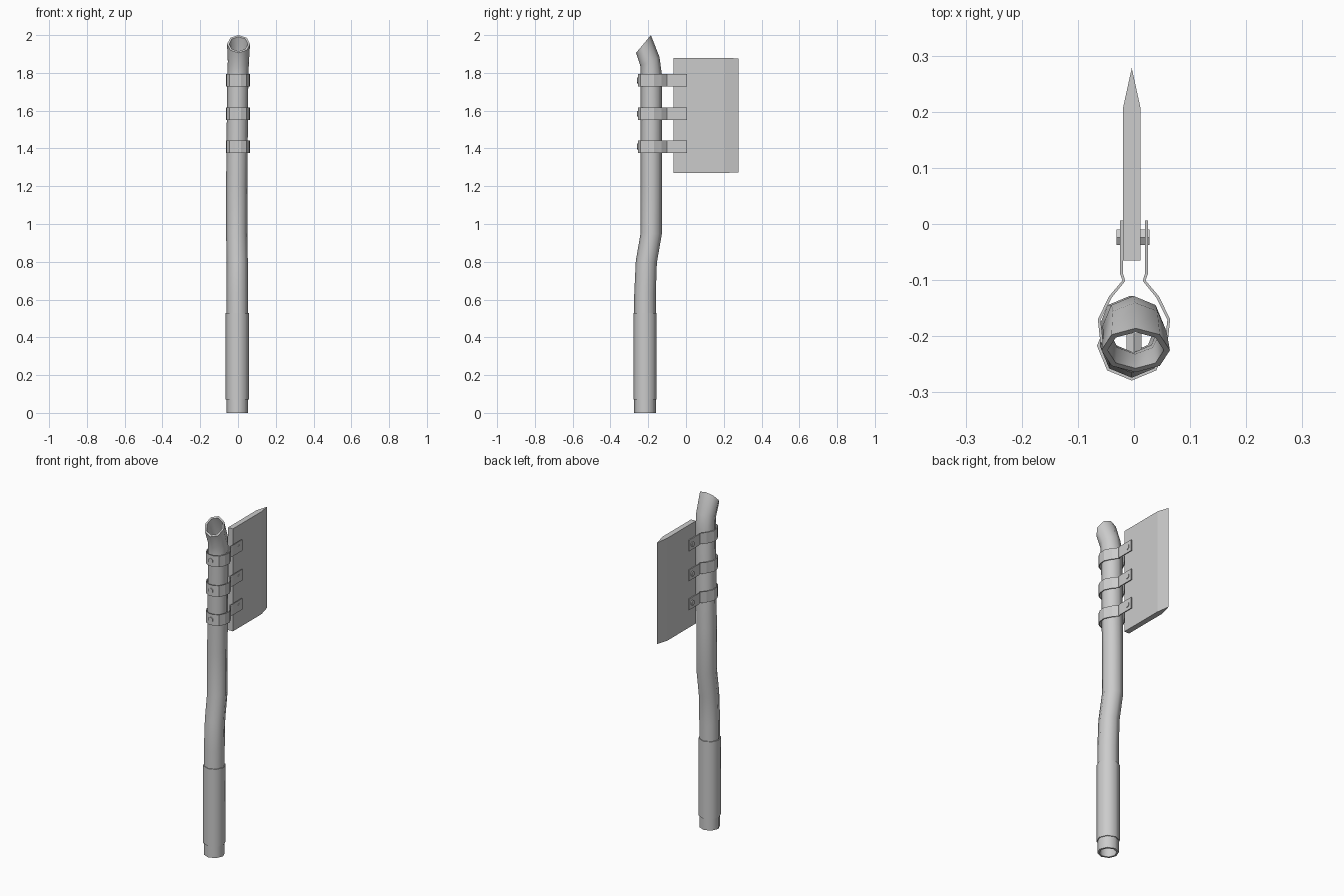
import bpy, bmesh
from math import sin, cos, pi, radians
from mathutils import Matrix, Vector

if "Cube" in bpy.data.objects:
    bpy.data.objects.remove(bpy.data.objects["Cube"])


def finish(name, bm, smooth=None):
    bmesh.ops.recalc_face_normals(bm, faces=bm.faces)
    me = bpy.data.meshes.new(name)
    bm.to_mesh(me)
    bm.free()
    ob = bpy.data.objects.new(name, me)
    bpy.context.collection.objects.link(ob)
    if smooth:
        bpy.ops.object.select_all(action='DESELECT')
        ob.select_set(True)
        bpy.context.view_layer.objects.active = ob
        bpy.ops.object.shade_smooth_by_angle(angle=radians(smooth))
    return ob


def tube(name, stations, wall, sides=8):
    # stations: x, y, z, tilt in degrees, outer radius; hollow with rims at both ends
    bm = bmesh.new()

    def ring(x, y, z, tilt, r):
        t = radians(tilt)
        pts = [(r * cos(2 * pi * i / sides), r * sin(2 * pi * i / sides)) for i in range(sides)]
        return [bm.verts.new((x + a, y + b * cos(t), z + b * sin(t))) for a, b in pts]

    loops = [ring(*s) for s in stations]
    loops += [ring(*s[:4], s[4] - wall) for s in reversed(stations)]
    for k, a in enumerate(loops):
        b = loops[(k + 1) % len(loops)]
        for i in range(sides):
            j = (i + 1) % sides
            bm.faces.new((a[i], a[j], b[j], b[i]))
    return finish(name, bm, 50)


def prism(name, outline, z0, z1):
    bm = bmesh.new()
    f = bm.faces.new([bm.verts.new((x, y, z0)) for x, y in outline])
    top = bmesh.ops.extrude_face_region(bm, geom=[f])['geom']
    bmesh.ops.translate(bm, vec=(0, 0, z1 - z0),
                        verts=[v for v in top if isinstance(v, bmesh.types.BMVert)])
    return finish(name, bm)


def bolt(name, start, end, r, sides=6):
    bm = bmesh.new()
    a, b = Vector(start), Vector(end)
    m = Matrix.Translation((a + b) / 2) @ (b - a).to_track_quat('Z', 'Y').to_matrix().to_4x4()
    bmesh.ops.create_cone(bm, cap_ends=True, segments=sides, radius1=r, radius2=r,
                          depth=(b - a).length, matrix=m)
    return finish(name, bm)


# Bent pipe handle
tube("pipe_handle", [
    (-0.004, -0.217, 0.0, 0, 0.057),
    (-0.004, -0.217, 0.63, 0, 0.057),
    (-0.004, -0.210, 0.80, -5, 0.056),
    (-0.007, -0.184, 0.95, -5, 0.056),
    (-0.007, -0.184, 1.20, 0, 0.056),
    (-0.001, -0.184, 1.79, 4, 0.056),
    (0.002, -0.191, 1.86, 25, 0.056),
    (0.003, -0.225, 1.953, 50, 0.061)], 0.011)

# Grip sleeve
tube("grip", [(-0.004, -0.217, 0.07, 0, 0.062), (-0.004, -0.217, 0.53, 0, 0.062)], 0.008)

# Blade with a long sharpened edge
cx = -0.004
blade = prism("blade", [(cx - 0.016, -0.065), (cx, -0.065), (cx + 0.016, -0.065),
                        (cx + 0.016, 0.205), (cx, 0.278), (cx - 0.016, 0.205)], 1.27, 1.88)
for v in blade.data.vertices:
    if v.co.y > 0.25:
        v.co.z += 0.004 if v.co.z < 1.5 else -0.004

# Clamp straps, each with a blade bolt and a front bolt
half = [(0.0225, 0.006), (0.0225, -0.088), (0.018, -0.101), (0.042, -0.130),
        (0.062, -0.170), (0.058, -0.207), (0.042, -0.238), (0.014, -0.252)]
path = half + [(-x, y) for x, y in reversed(half)]
for n, z in enumerate((1.41, 1.583, 1.76), 1):
    bm = bmesh.new()
    rows = [[bm.verts.new((x, y, z + s * 0.033)) for x, y in path] for s in (-1, 1)]
    for i in range(len(path) - 1):
        bm.faces.new((rows[0][i], rows[0][i + 1], rows[1][i + 1], rows[1][i]))
    strap = finish(f"strap_{n}", bm)
    mod = strap.modifiers.new("thickness", 'SOLIDIFY')
    mod.thickness = 0.005
    mod.offset = 0
    bolt(f"blade_bolt_{n}", (-0.031, -0.024, z), (0.028, -0.024, z), 0.016)
    bolt(f"front_bolt_{n}", (0, -0.259, z), (0, -0.195, z), 0.015)
